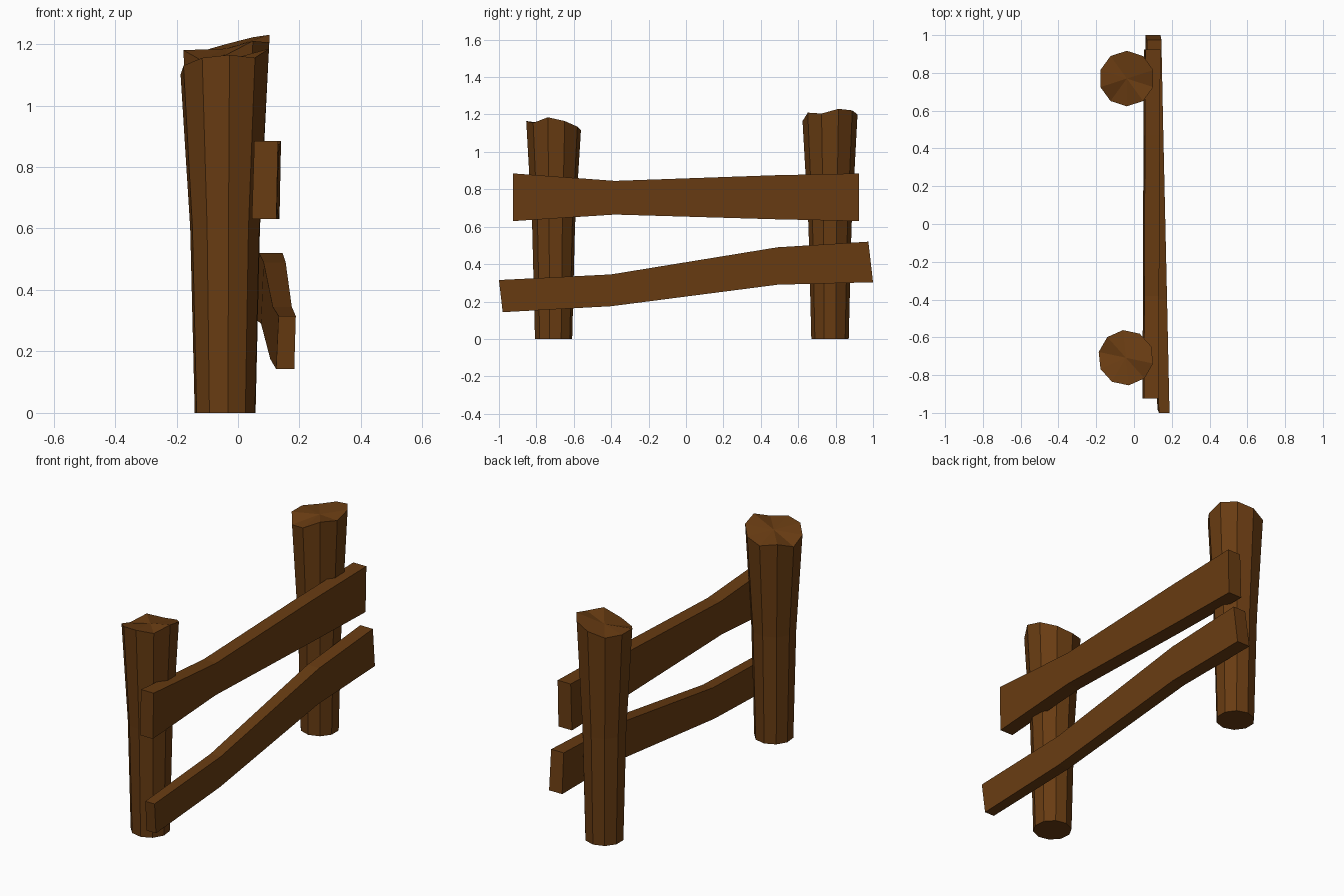
import bpy, bmesh, math

if "Cube" in bpy.data.objects:
    bpy.data.objects.remove(bpy.data.objects["Cube"])

wood = bpy.data.materials.new("brown wood")
wood.diffuse_color = (0.14, 0.045, 0.006, 1)
wood.use_nodes = True
wood.node_tree.nodes["Principled BSDF"].inputs["Base Color"].default_value = wood.diffuse_color


def finish(name, bm):
    bmesh.ops.recalc_face_normals(bm, faces=bm.faces)
    me = bpy.data.meshes.new(name)
    bm.to_mesh(me)
    bm.free()
    me.materials.append(wood)
    ob = bpy.data.objects.new(name, me)
    bpy.context.collection.objects.link(ob)


def loft(bm, rings):
    """Bridge consecutive vertex rings with quads."""
    for a, b in zip(rings, rings[1:]):
        n = len(a)
        for i in range(n):
            bm.faces.new((a[i], a[(i + 1) % n], b[(i + 1) % n], b[i]))


def post(name, cx, cy, start, tops, centre_z):
    """Ten-sided flared log with a rough-cut top; tops run round from the start angle."""
    bm = bmesh.new()
    n = len(tops)

    def ring(r, heights):
        return [bm.verts.new((cx + r * math.cos(math.radians(start) + math.tau * i / n),
                              cy + r * math.sin(math.radians(start) + math.tau * i / n),
                              heights[i])) for i in range(n)]

    rings = [ring(0.1, [0] * n), ring(0.115, [0.6] * n), ring(0.147, tops)]
    loft(bm, rings)
    bm.faces.new(rings[0])
    tip = bm.verts.new((cx, cy, centre_z))
    for i in range(n):
        bm.faces.new((rings[-1][i], rings[-1][(i + 1) % n], tip))
    finish(name, bm)


def rail(name, sections):
    """Plank; each section is (y top, y bottom, z top, z bottom, x inner, x outer)."""
    bm = bmesh.new()
    rings = []
    for yt, yb, zt, zb, xi, xo in sections:
        rings.append([bm.verts.new(p) for p in (
            (xi, yb, zb), (xo - 0.005, yb, zb), (xo, yt, zt), (xi + 0.008, yt, zt))])
    loft(bm, rings)
    bm.faces.new(rings[0])
    bm.faces.new(rings[-1])
    finish(name, bm)


# Posts
post("front_post", -0.043, -0.708, 276,
     [1.165, 1.155, 1.185, 1.165, 1.135, 1.115, 1.13, 1.10, 1.13, 1.155], 1.145)
post("back_post", -0.038, 0.77, 270,
     [1.165, 1.21, 1.205, 1.23, 1.222, 1.20, 1.175, 1.18, 1.18, 1.15], 1.185)

# Rails
rail("upper_rail", [
    (-0.925, -0.925, 0.885, 0.63, 0.045, 0.130),
    (-0.38, -0.38, 0.845, 0.665, 0.047, 0.133),
    (0.47, 0.47, 0.875, 0.64, 0.05, 0.137),
    (0.925, 0.925, 0.885, 0.63, 0.052, 0.140)])
rail("lower_rail", [
    (-1.0, -0.98, 0.315, 0.143, 0.124, 0.188),
    (-0.40, -0.40, 0.345, 0.175, 0.105, 0.175),
    (0.49, 0.49, 0.49, 0.29, 0.075, 0.155),
    (0.975, 1.0, 0.52, 0.303, 0.06, 0.145)])
